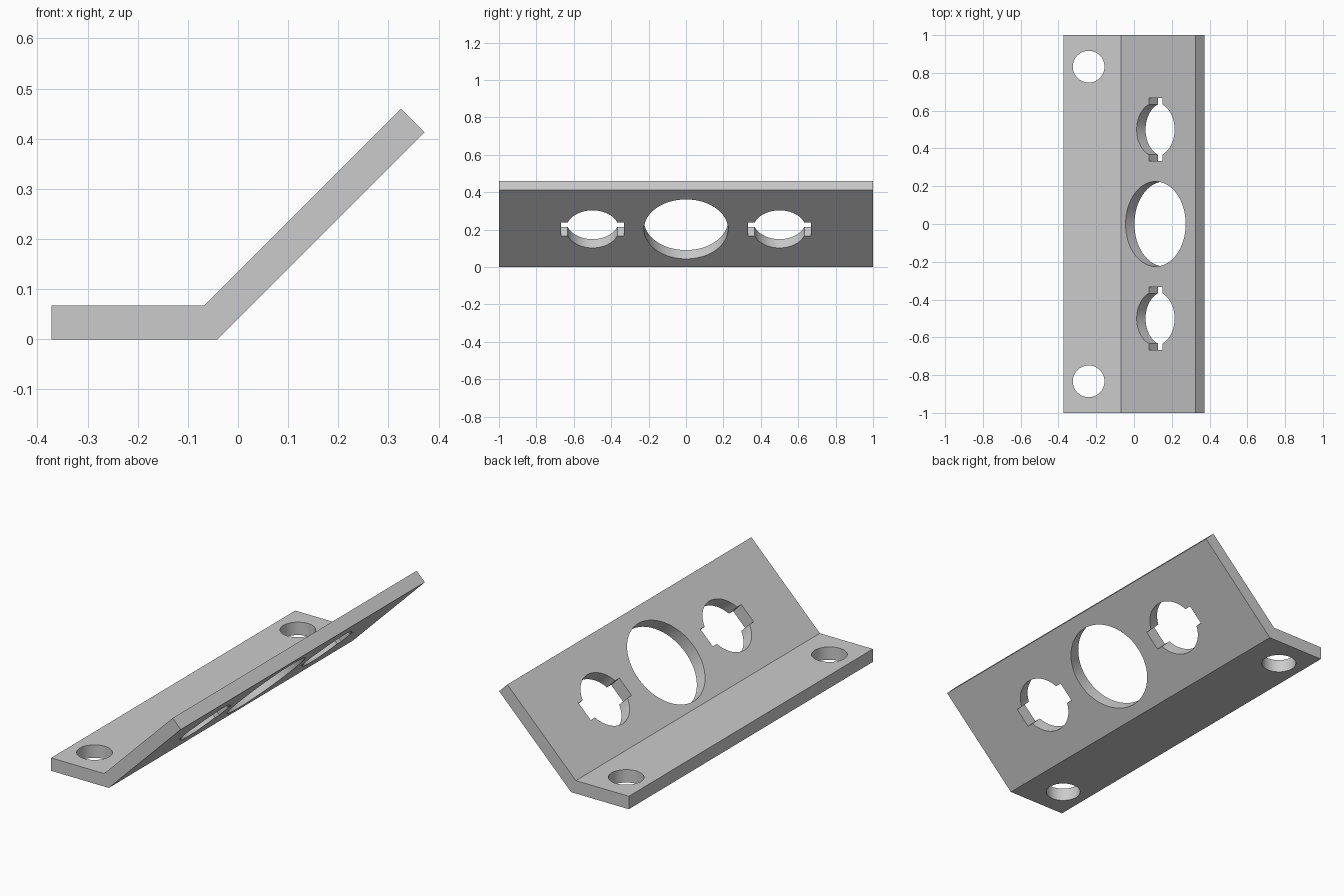
import bpy, math
from mathutils import Vector

if "Cube" in bpy.data.objects:
    bpy.data.objects.remove(bpy.data.objects["Cube"])

# Bent plate: side profile (x, z) extruded along y
profile = [(-0.372, 0), (-0.041, 0), (0.372, 0.413),
           (0.325, 0.46), (-0.068, 0.067), (-0.372, 0.067)]
n = len(profile)
verts = [(x, y, z) for y in (-1, 1) for x, z in profile]
faces = [tuple(range(n)), tuple(range(2 * n - 1, n - 1, -1))]
faces += [(i, i + n, (i + 1) % n + n, (i + 1) % n) for i in range(n)]
mesh = bpy.data.meshes.new("angled_bracket")
mesh.from_pydata(verts, [], faces)
plate = bpy.data.objects.new("angled_bracket", mesh)
bpy.context.collection.objects.link(plate)


def cut(cutter):
    """Subtract a cutter from the plate, then remove it."""
    cutter.hide_render = True
    bpy.context.view_layer.objects.active = plate
    mod = plate.modifiers.new("cut", 'BOOLEAN')
    mod.operation, mod.solver, mod.object = 'DIFFERENCE', 'EXACT', cutter
    bpy.ops.object.modifier_apply(modifier=mod.name)
    bpy.data.objects.remove(cutter)


def cut_round(loc, radius, tilt=0):
    bpy.ops.mesh.primitive_cylinder_add(vertices=64, radius=radius, depth=0.2,
                                        location=loc, rotation=(0, tilt, 0))
    cut(bpy.context.object)


TILT = -math.pi / 4
mid = Vector((0.138, 0, 0.226))  # middle of the sloped flange

# Large central hole in the sloped flange
cut_round(mid, 0.225, TILT)

for side in (-1, 1):
    # Mounting hole in the flat flange
    cut_round((-0.24, side * 0.833, 0.033), 0.084)
    # Smaller sloped hole with a keyway across it
    loc = mid + Vector((0, side * 0.5, 0))
    cut_round(loc, 0.142, TILT)
    bpy.ops.mesh.primitive_cube_add(size=1, location=loc, rotation=(0, TILT, 0))
    key = bpy.context.object
    key.scale = (0.1, 0.335, 0.2)
    bpy.context.view_layer.update()
    cut(key)

# Smooth hole walls, crisp plate edges
bpy.ops.object.select_all(action='DESELECT')
plate.select_set(True)
bpy.context.view_layer.objects.active = plate
bpy.ops.object.shade_smooth_by_angle(angle=math.radians(30))
